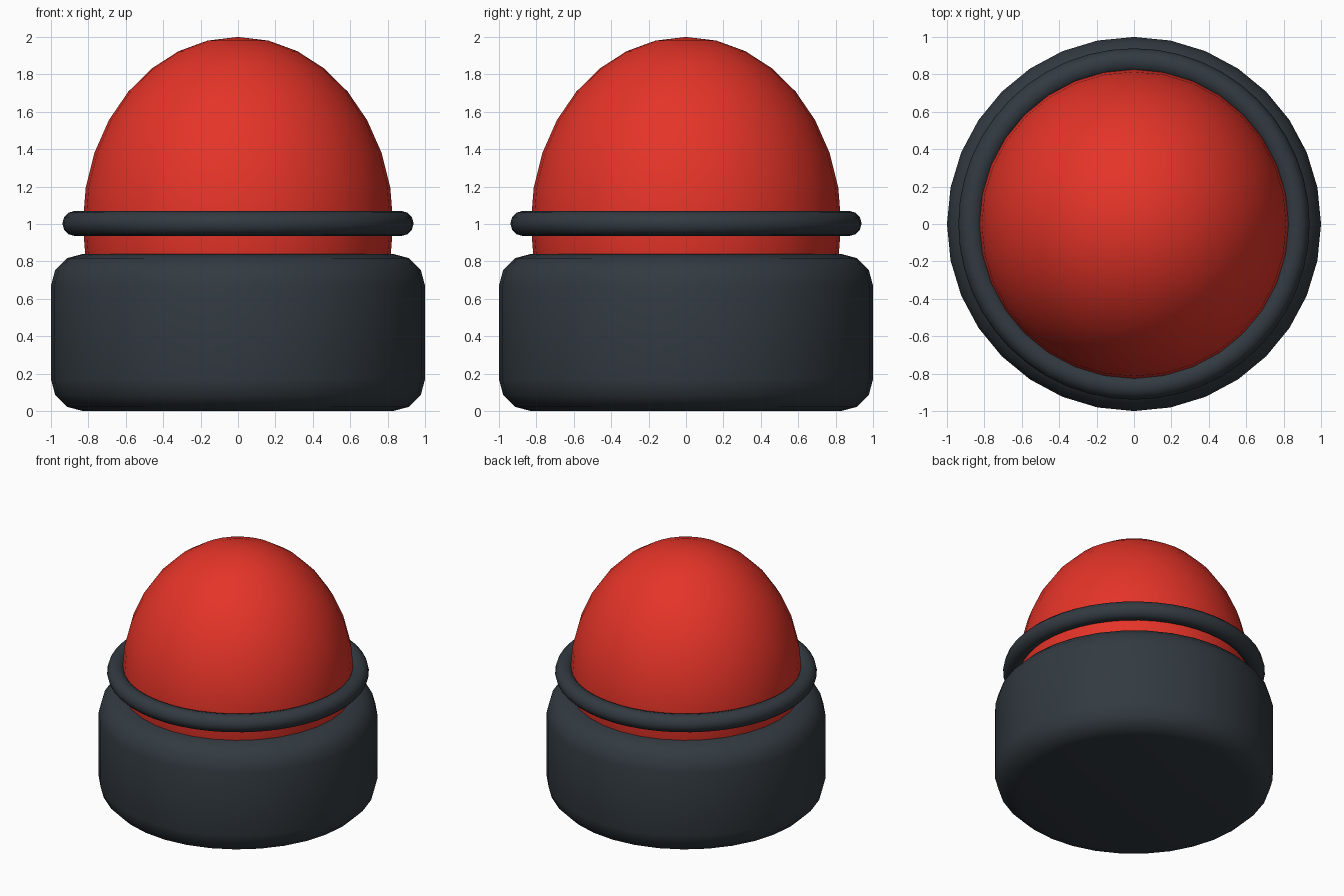
import bpy, bmesh
from math import radians

cube = bpy.data.objects.get("Cube")
if cube:
    bpy.data.objects.remove(cube, do_unlink=True)


def material(name, rgb):
    mat = bpy.data.materials.new(name)
    mat.use_nodes = True
    mat.diffuse_color = (*rgb, 1)
    mat.node_tree.nodes["Principled BSDF"].inputs["Base Color"].default_value = (*rgb, 1)
    return mat


def finish(name, mat):
    obj = bpy.context.object
    obj.name = obj.data.name = name
    obj.data.materials.append(mat)
    bpy.ops.object.shade_smooth_by_angle(angle=radians(60))
    return obj


red = material("signal red", (0.78, 0.034, 0.021))
charcoal = material("charcoal", (0.032, 0.042, 0.052))

# Rounded drum base
HEIGHT, ROUND = 0.84, 0.17
bpy.ops.mesh.primitive_cylinder_add(vertices=32, radius=1, depth=HEIGHT,
                                    location=(0, 0, HEIGHT / 2))
bm = bmesh.new()
bm.from_mesh(bpy.context.object.data)
rims = [e for e in bm.edges if abs(e.verts[0].co.z - e.verts[1].co.z) < 0.01]
bmesh.ops.bevel(bm, geom=rims, offset=ROUND, segments=3, profile=0.5, affect='EDGES')
bm.to_mesh(bpy.context.object.data)
bm.free()
finish("base", charcoal)

# Tall egg-shaped lens, its lower half sunk in the base
bpy.ops.mesh.primitive_uv_sphere_add(segments=32, ring_count=16, radius=1, location=(0, 0, 1))
bpy.context.object.scale = (0.83, 0.83, 1)
bpy.ops.object.transform_apply(location=False, rotation=False, scale=True)
finish("dome", red)

# Ring around the middle of the lens
bpy.ops.mesh.primitive_torus_add(major_segments=48, minor_segments=12, major_radius=0.872,
                                 minor_radius=0.067, location=(0, 0, 1.003))
finish("ring", charcoal)
